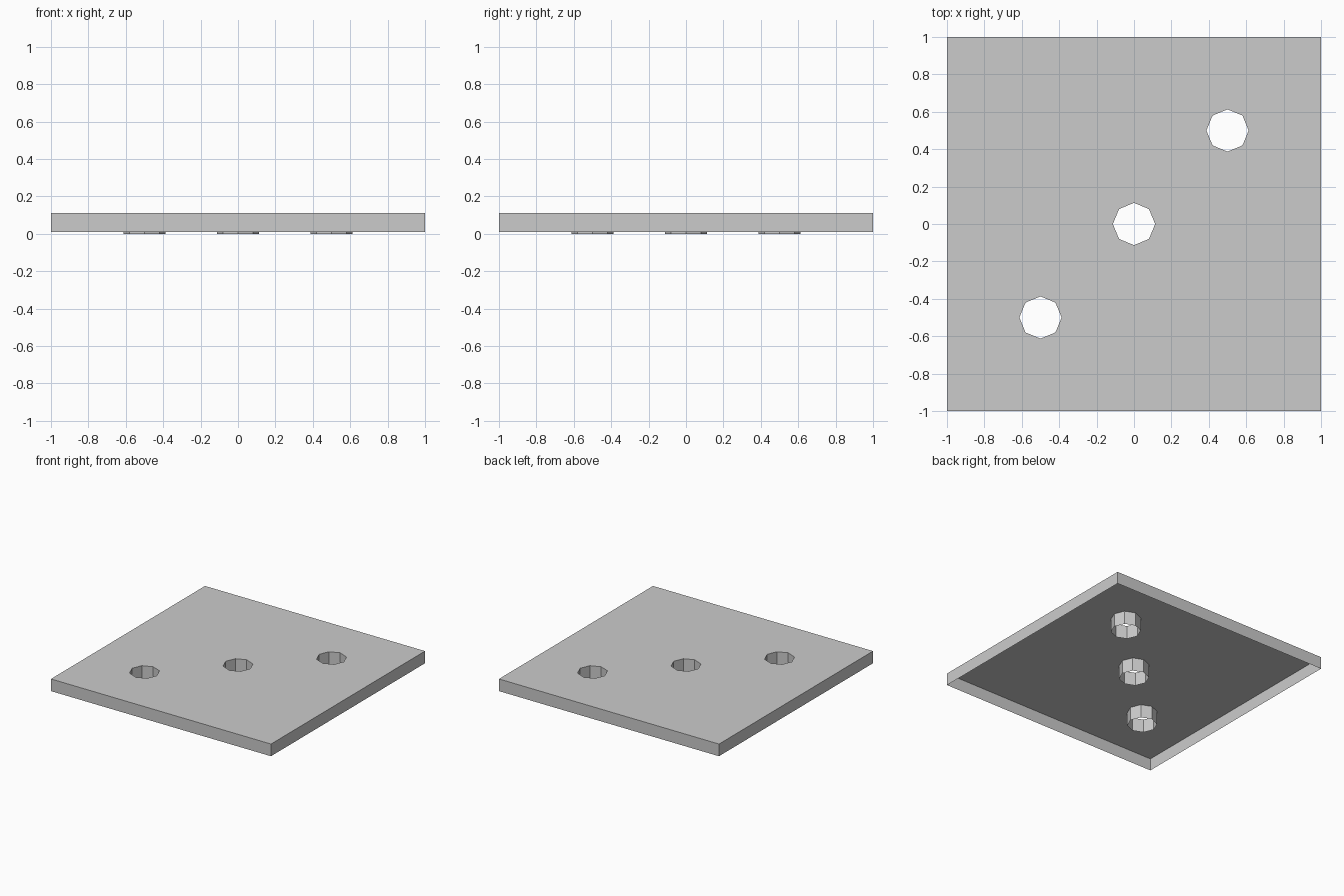
import bpy, bmesh, math
from mathutils import Vector

if "Cube" in bpy.data.objects:
    bpy.data.objects.remove(bpy.data.objects["Cube"])

TOP, RIM = 0.11, 0.01          # top face height, lower edge of the side walls
RADIUS, SIDES = 0.113, 8
CENTRES = [(-0.5, -0.5), (0, 0), (0.5, 0.5)]


def square(z):
    return [Vector((x, y, z)) for x, y in ((-1, -1), (1, -1), (1, 1), (-1, 1))]


def octagon(centre, z):
    return [Vector((centre[0] + RADIUS * math.cos(a), centre[1] + RADIUS * math.sin(a), z))
            for a in (2 * math.pi * i / SIDES for i in range(SIDES))]


def finish(bm, name):
    mesh = bpy.data.meshes.new(name)
    bm.to_mesh(mesh)
    bm.free()
    bpy.context.collection.objects.link(bpy.data.objects.new(name, mesh))


def add_loop(bm, points):
    verts = [bm.verts.new(p) for p in points]
    edges = [bm.edges.new((v, verts[(i + 1) % len(verts)])) for i, v in enumerate(verts)]
    return verts, edges


def add_walls(bm, upper, lower, flip=False):
    n = len(upper)
    for i in range(n):
        j = (i + 1) % n
        quad = [lower[i], lower[j], upper[j], upper[i]]
        bm.faces.new(quad[::-1] if flip else quad)


# Thin open-bottomed plate: top sheet with three holes
bm = bmesh.new()
outer, edges = add_loop(bm, square(TOP))
for c in CENTRES:
    edges += add_loop(bm, octagon(c, TOP))[1]
bmesh.ops.triangle_fill(bm, use_beauty=True, use_dissolve=False, edges=edges, normal=(0, 0, 1))
for f in bm.faces:
    f.normal_update()
    if f.normal.z < 0:
        f.normal_flip()

# Side skirt of the plate
add_walls(bm, outer, [bm.verts.new(p) for p in square(RIM)])
finish(bm, "plate")

# Eight-sided sleeves lining the holes, reaching just below the skirt
for i, c in enumerate(CENTRES):
    bm = bmesh.new()
    add_walls(bm, *([bm.verts.new(p) for p in octagon(c, z)] for z in (TOP, 0)), flip=True)
    finish(bm, f"hole_sleeve_{i + 1}")
